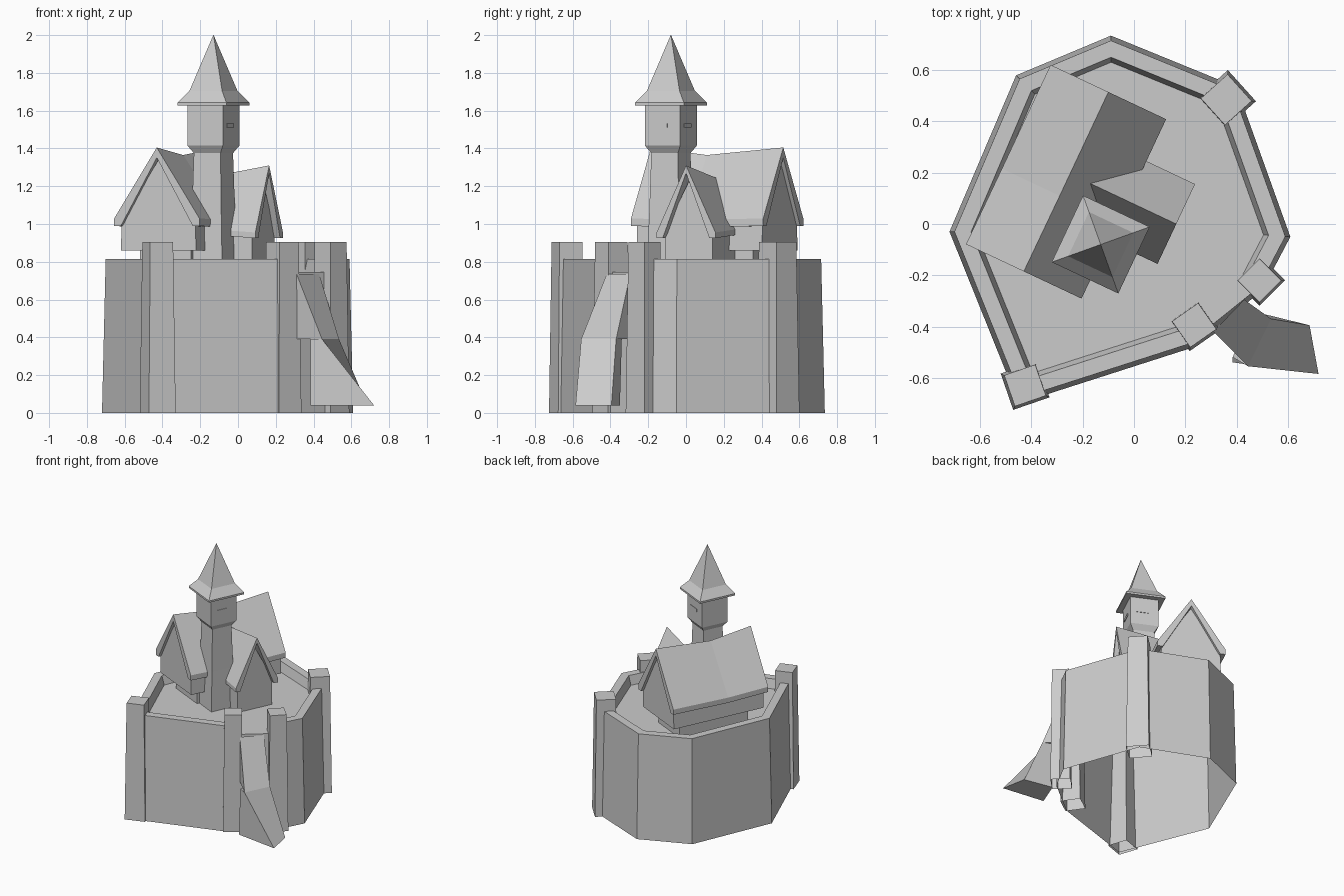
import bpy, bmesh, math
from mathutils import Vector

if "Cube" in bpy.data.objects:
    bpy.data.objects.remove(bpy.data.objects["Cube"])

stone = bpy.data.materials.new("grey stone")
stone.diffuse_color = (0.6, 0.6, 0.6, 1)
stone.use_nodes = True
stone.node_tree.nodes["Principled BSDF"].inputs["Base Color"].default_value = stone.diffuse_color

# The hall runs along U, the side wing and tower are turned to match
U = Vector((0.426, 0.905, 0))
V = Vector((0.905, -0.426, 0))


def finish(name, bm):
    bmesh.ops.recalc_face_normals(bm, faces=bm.faces)
    mesh = bpy.data.meshes.new(name)
    bm.to_mesh(mesh)
    bm.free()
    mesh.materials.append(stone)
    ob = bpy.data.objects.new(name, mesh)
    bpy.context.collection.objects.link(ob)
    return ob


def loft(name, rings, start=True, end=True):
    """Skin closed rings one after another, with optional end caps."""
    bm = bmesh.new()
    vs = [[bm.verts.new(p) for p in r] for r in rings]
    n = len(rings[0])
    for a, b in zip(vs, vs[1:]):
        for i in range(n):
            j = (i + 1) % n
            bm.faces.new((a[i], a[j], b[j], b[i]))
    if start:
        bm.faces.new(vs[0])
    if end:
        bm.faces.new(vs[-1])
    return finish(name, bm)


def rect(c, a, b, ha, hb, z):
    """Rectangle with half sizes ha, hb along the axes a, b."""
    c = Vector((c[0], c[1], z))
    return [c + a * ha * s + b * hb * t for s, t in ((-1, -1), (1, -1), (1, 1), (-1, 1))]


def inset(pts, d):
    """Mitred inward offset of a clockwise outline."""
    out = []
    for i, p in enumerate(pts):
        e1 = (p - pts[i - 1]).normalized()
        e2 = (pts[(i + 1) % len(pts)] - p).normalized()
        n1, n2 = Vector((e1.y, -e1.x)), Vector((e2.y, -e2.x))
        out.append(p + (n1 + n2) * d / (1 + n1.dot(n2)))
    return out


# Ring wall with a gate gap and a raised courtyard
BASE = [Vector(p) for p in ((-.72, -.03), (-.46, .58), (-.09, .735), (.40, .535),
                            (.61, -.05), (.50, -.26), (.22, -.485), (-.45, -.70))]
FLOOR, WALL, GATE = 0.745, 0.815, 5
bm = bmesh.new()


def ring(d, z):
    return [bm.verts.new((p.x, p.y, z)) for p in inset(BASE, d)]


levels = [ring(0, 0), ring(.018, WALL), ring(.078, WALL), ring(.096, FLOOR)]
for i in range(8):
    j = (i + 1) % 8
    if i == GATE:
        sill = [bm.verts.new((p.x, p.y, FLOOR)) for p in (inset(BASE, .018)[k] for k in (i, j))]
        bm.faces.new((levels[0][i], levels[0][j], sill[1], sill[0]))
        bm.faces.new((sill[0], sill[1], levels[3][j], levels[3][i]))
        continue
    for a, b in zip(levels, levels[1:]):
        bm.faces.new((a[i], a[j], b[j], b[i]))
bm.faces.new(levels[3])
finish("ring_wall", bm)

# Square piers on the corners and beside the gate
for name, c, deg, half in (("corner_pier_front", (-.425, -.63), 19, .064),
                           ("gate_pier_left", (.235, -.395), 35, .062),
                           ("gate_pier_right", (.49, -.22), 45, .060),
                           ("corner_pier_back", (.36, .485), -48, .070)):
    r = math.radians(deg)
    a, b = Vector((math.cos(r), math.sin(r), 0)), Vector((-math.sin(r), math.cos(r), 0))
    loft(name, [rect(c, a, b, half * 1.17, half * 1.17, 0),
                rect(c, a, b, half, half, .905)], start=False)


# Folded ramp outside the gate, made of two wedges
def wedge(name, back, front, top, bottom):
    sides = [[Vector((*b, top)), Vector((*f, bottom)), Vector((*b, bottom))]
             for b, f in zip(back, front)]
    loft(name, sides)


wedge("ramp_upper", ((.31, -.42), (.43, -.295)), ((.445, -.555), (.535, -.37)), .735, .39)
loft("ramp_lower", [
    [Vector(p) for p in ((.385, -.52, .39), (.445, -.555, .39), (.72, -.585, .04), (.385, -.54, .04))],
    [Vector(p) for p in ((.46, -.34, .39), (.535, -.37, .39), (.685, -.395, .04), (.46, -.35, .04))]])


# Gabled roof slab, one cross-section per station along the axis
def roof(name, axis, side, half, stations, thick):
    rings = []
    for c, zr, ze in stations:
        c = Vector((c[0], c[1], 0))
        up = Vector((0, 0, 1))
        inner = half - thick * .35
        rings.append([c - side * half + up * ze, c + up * zr, c + side * half + up * ze,
                      c + side * half + up * (ze - thick), c + side * (inner - .025) + up * (ze - thick),
                      c + up * (zr - thick * 1.35),
                      c - side * (inner - .025) + up * (ze - thick), c - side * half + up * (ze - thick)])
    loft(name, rings)


# Gabled walls: five-sided section pushed along the axis
def gable_house(name, c, axis, side, a0, a1, w_low, w_top, z0, ze, zr):
    c = Vector((c[0], c[1], 0))
    prof = ((-w_low, z0), (-w_top, ze), (0, zr), (w_top, ze), (w_low, z0))
    loft(name, [[c + axis * a + side * s + Vector((0, 0, z)) for s, z in prof] for a in (a0, a1)])


# Great hall: narrow footing, overhanging walls, sagging roof
HALL = (-.265, .165)
loft("hall_footing", [rect(HALL, U, V, .28, .15, .73), rect(HALL, U, V, .28, .15, .87)])
gable_house("hall_walls", HALL, U, V, -.366, .366, .22, .215, .86, 1.01, 1.34)
roof("hall_roof", U, V, .249, [((-.43, -.185), 1.405, 1.03), ((-.29, .11), 1.365, 1.02),
                               ((-.10, .515), 1.405, 1.03)], .04)

# Side wing at right angles to the hall
WING = (.165, 0)
gable_house("wing_walls", WING, V, U, -.34, -.035, .14, .14, .735, .96, 1.225)
roof("wing_roof", V, U, .172, [((-.17, .158), 1.245, .98), (WING, 1.31, .955)], .03)

# Watch tower: flared shaft, wider lookout, bell-cast spire
TOWER = (-.13, -.08)


def tower_part(name, levels, tip=None):
    k = math.sqrt(.5)
    rings = [rect(TOWER, U, V, r * k, r * k, z) for r, z in levels]
    loft(name, rings)


tower_part("tower_shaft", [(.137, .735), (.122, 1.05), (.11, 1.38)])
tower_part("tower_lookout", [(.11, 1.375), (.146, 1.415), (.146, 1.64)])
tower_part("tower_spire", [(.203, 1.628), (.203, 1.642), (.135, 1.705), (.001, 2.0)])

# Small window plates on two lookout faces
for name, out, along, shift in (("window_side", V, U, -.015), ("window_back", U, V, .015)):
    c = Vector((*TOWER, 0)) + out * .103 + along * shift
    loft(name, [rect(c, out, along, .004, .044, z) for z in (1.51, 1.532)])
